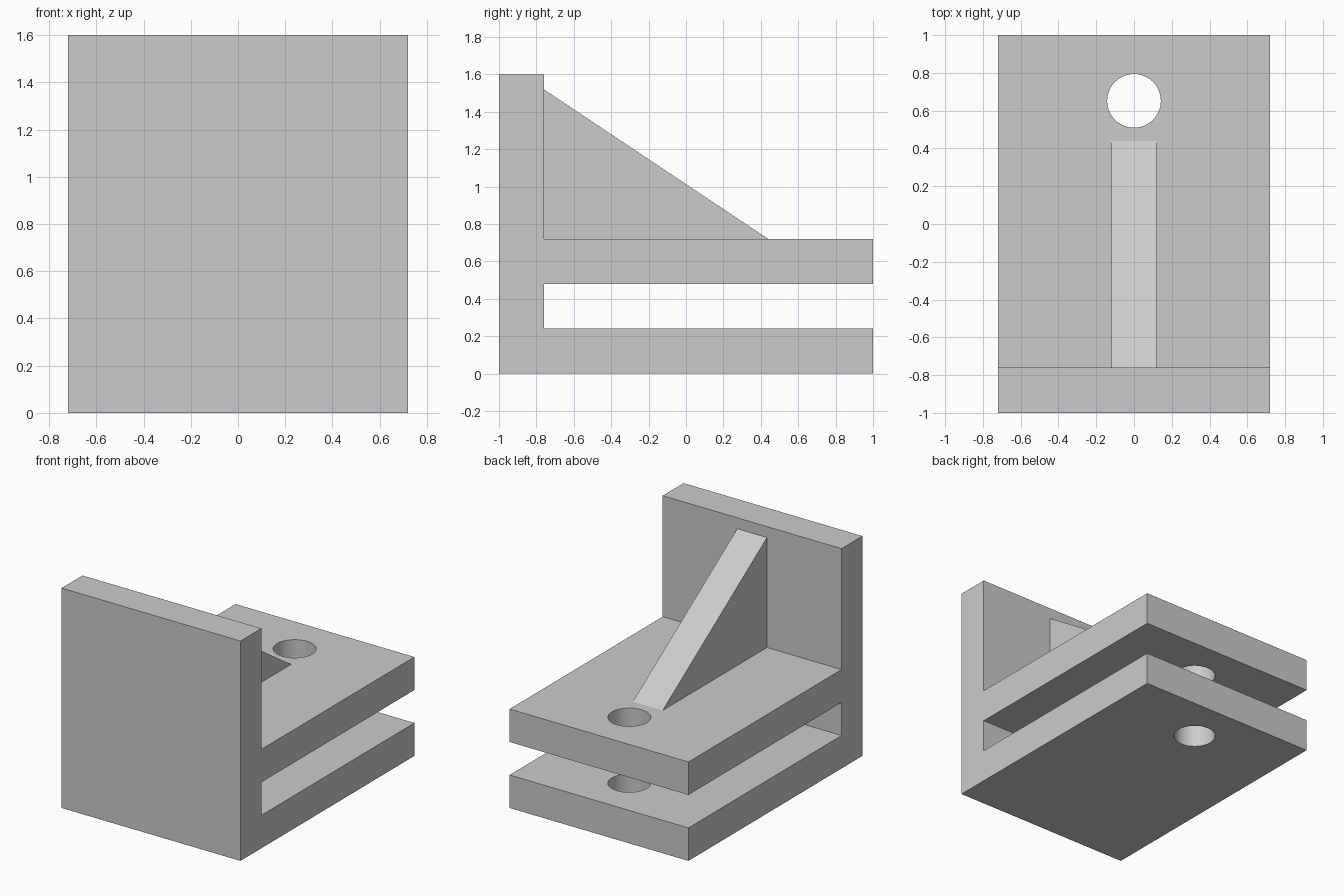
import bpy
import bmesh
from mathutils import Matrix

cube = bpy.data.objects.get("Cube")
if cube:
    bpy.data.objects.remove(cube, do_unlink=True)

grey = bpy.data.materials.new("light_grey")
grey.use_nodes = True
colour = (0.6, 0.6, 0.6, 1.0)
grey.diffuse_color = colour
grey.node_tree.nodes["Principled BSDF"].inputs["Base Color"].default_value = colour


def add_object(name, bm):
    bmesh.ops.recalc_face_normals(bm, faces=bm.faces)
    mesh = bpy.data.meshes.new(name)
    bm.to_mesh(mesh)
    bm.free()
    mesh.materials.append(grey)
    obj = bpy.data.objects.new(name, mesh)
    bpy.context.collection.objects.link(obj)
    return obj


def extrude_profile(name, profile, half_width):
    """Extrude a (y, z) outline symmetrically along x."""
    bm = bmesh.new()
    face = bm.faces.new([bm.verts.new((-half_width, y, z)) for y, z in profile])
    result = bmesh.ops.extrude_face_region(bm, geom=[face])
    verts = [v for v in result["geom"] if isinstance(v, bmesh.types.BMVert)]
    bmesh.ops.translate(bm, verts=verts, vec=(2 * half_width, 0, 0))
    return add_object(name, bm)


# Front wall with two plates reaching back
wall_y, shelf_top, height = -0.76, 0.72, 1.6
bracket = extrude_profile("bracket_body", [
    (-1, 0), (1, 0), (1, 0.24), (wall_y, 0.24), (wall_y, 0.48),
    (1, 0.48), (1, shelf_top), (wall_y, shelf_top), (wall_y, height), (-1, height),
], 0.72)

# Pin hole through both plates
bm = bmesh.new()
bmesh.ops.create_cone(bm, cap_ends=True, segments=64, radius1=0.142, radius2=0.142,
                      depth=2, matrix=Matrix.Translation((0, 0.652, 0.4)))
cutter = add_object("hole_cutter", bm)
cutter.hide_render = True
hole = bracket.modifiers.new("pin_hole", "BOOLEAN")
hole.operation = "DIFFERENCE"
hole.solver = "EXACT"
hole.object = cutter
bpy.ops.object.select_all(action="DESELECT")
bracket.select_set(True)
bpy.context.view_layer.objects.active = bracket
bpy.ops.object.modifier_apply(modifier=hole.name)
bpy.data.objects.remove(cutter, do_unlink=True)
bpy.ops.object.shade_smooth_by_angle()

# Sloping rib, sunk slightly into the wall and the upper plate
sink = 0.02
extrude_profile("support_rib", [
    (wall_y - sink, shelf_top - sink), (0.44, shelf_top - sink),
    (0.44, shelf_top), (wall_y, 1.52), (wall_y - sink, 1.52),
], 0.12)
